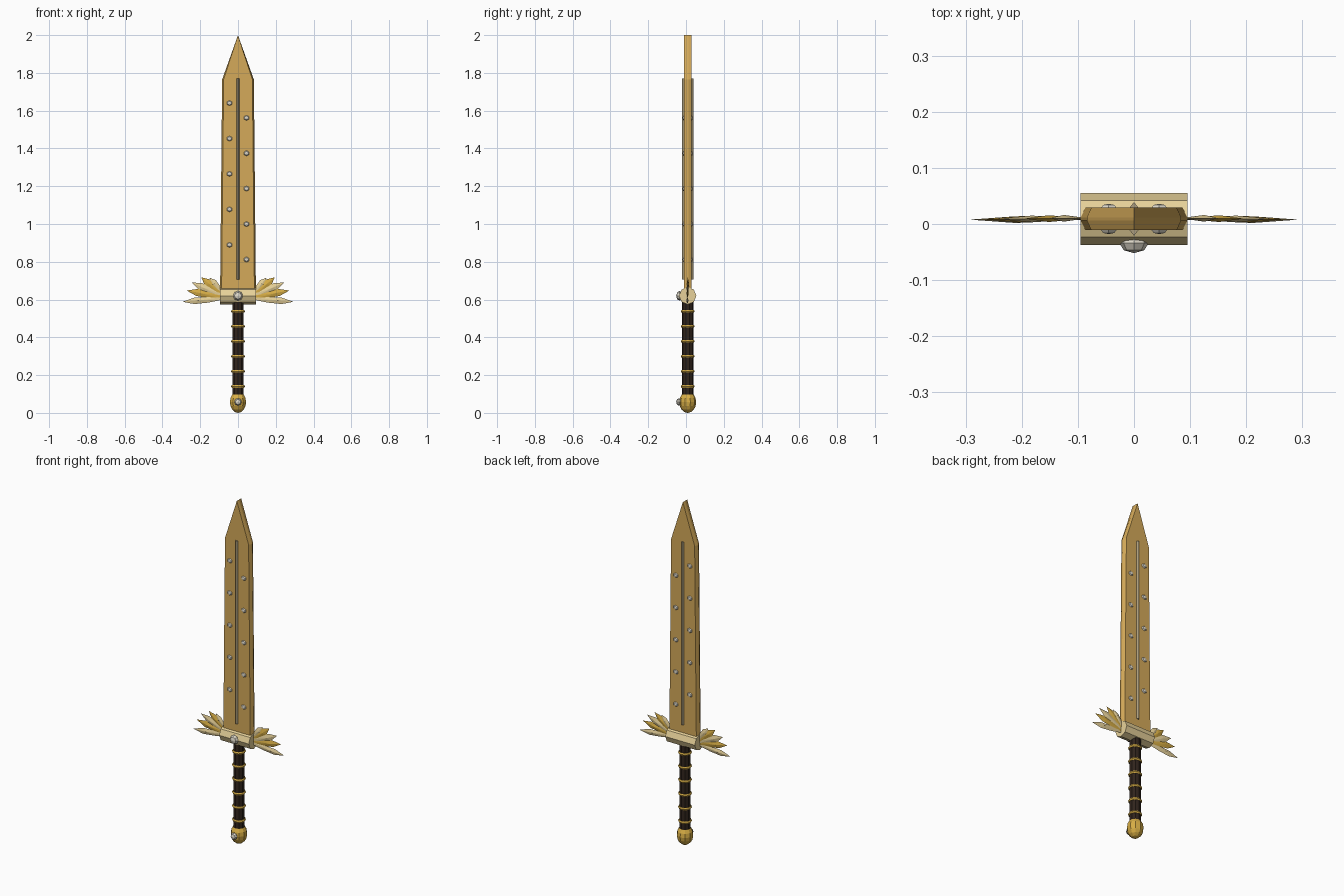
import bpy, bmesh, math
from mathutils import Matrix, Vector

if "Cube" in bpy.data.objects:
    bpy.data.objects.remove(bpy.data.objects["Cube"])

CY = 0.009  # mid plane of the sword


def mat(name, r, g, b):
    m = bpy.data.materials.new(name)
    m.diffuse_color = (r, g, b, 1)
    m.use_nodes = True
    m.node_tree.nodes["Principled BSDF"].inputs["Base Color"].default_value = m.diffuse_color
    return m


BLADE = mat("blade_gold", 0.66, 0.40, 0.10)
CREAM = mat("pale_gold", 0.80, 0.64, 0.32)
GOLD = mat("gold", 0.68, 0.42, 0.06)
LEATHER = mat("leather", 0.03, 0.018, 0.012)
GEM = mat("gem", 0.72, 0.68, 0.58)
STEEL = mat("steel", 0.40, 0.33, 0.20)


def add(name, bm, material):
    bmesh.ops.recalc_face_normals(bm, faces=bm.faces[:])
    me = bpy.data.meshes.new(name)
    bm.to_mesh(me)
    bm.free()
    me.materials.append(material)
    ob = bpy.data.objects.new(name, me)
    bpy.context.collection.objects.link(ob)
    return ob


def ball(name, loc, scale, material, u=8, v=6, axis='Z'):
    bm = bmesh.new()
    bmesh.ops.create_uvsphere(bm, u_segments=u, v_segments=v, radius=1)
    if axis == 'Y':
        bm.transform(Matrix.Rotation(math.pi / 2, 4, 'X'))
    bm.transform(Matrix.Translation(loc) @ Matrix.Diagonal((*scale, 1)))
    return add(name, bm, material)


def rod(name, r, depth, matrix, material, sides=8):
    bm = bmesh.new()
    bmesh.ops.create_cone(bm, cap_ends=True, segments=sides, radius1=r, radius2=r, depth=depth)
    bm.transform(matrix)
    return add(name, bm, material)


# Blade: flat plate with bevelled edges, built from stacked outlines
def outline(inset, y):
    half = [(0.095, 0.62), (0.084, 1.765)]
    right = [(x - inset, z) for x, z in half]
    return [(x, y, z) for x, z in right] + [(0, y, 2.0)] + [(-x, y, z) for x, z in reversed(right)]


bm = bmesh.new()
layers = [(0.008, -0.02), (0, -0.003), (0, 0.003), (0.008, 0.02)]
loops = [[bm.verts.new(p) for p in outline(i, CY + y)] for i, y in layers]
bm.faces.new(loops[0])
bm.faces.new(loops[-1])
for a, b in zip(loops, loops[1:]):
    for i in range(5):
        j = (i + 1) % 5
        bm.faces.new((a[i], a[j], b[j], b[i]))
add("blade", bm, BLADE)

# Central rib, a diamond bar showing on both faces
bm = bmesh.new()
section = [(0, -0.030), (0.008, -0.020), (0.008, 0.020), (0, 0.030), (-0.008, 0.020), (-0.008, -0.020)]
f = bm.faces.new([bm.verts.new((x, CY + y, 0.705)) for x, y in section])
top = bmesh.ops.extrude_face_region(bm, geom=[f])["geom"]
bmesh.ops.translate(bm, vec=(0, 0, 1.065), verts=[g for g in top if isinstance(g, bmesh.types.BMVert)])
add("blade_rib", bm, STEEL)

# Small studs staggered along both faces
for face in (-1, 1):
    for i in range(5):
        for x, z0 in ((-0.045, 0.89), (0.045, 0.812)):
            ball("blade_stud", (x, CY + face * 0.020, z0 + 0.1875 * i),
                 (0.016, 0.007, 0.014), GEM, 6, 4, 'Y')

# Octagonal crossguard with front gem
turn = Matrix.Rotation(math.pi / 2, 4, 'Y')
rod("guard", 0.046, 0.19, Matrix.Translation((0, CY, 0.62)) @ turn, CREAM)
ball("guard_gem", (0, -0.034, 0.62), (0.026, 0.018, 0.026), GEM, 8, 4, 'Y')

# Wings: thin ridged feathers fanning out from each end of the guard
tips = [(0.293, 0.588, 0.017), (0.272, 0.648, 0.019), (0.245, 0.690, 0.020),
        (0.195, 0.718, 0.020), (0.150, 0.715, 0.018)]
for side in (-1, 1):
    for k, (tx, tz, w) in enumerate(tips):
        base = Vector((0.088, 0, 0.605 + 0.008 * k))
        tip = Vector((tx, 0, tz))
        d = tip - base
        n = Vector((-d.z, 0, d.x)).normalized()
        rim = [base + n * w * 0.4, base + d * 0.35 + n * w * 0.9, base + d * 0.7 + n * w, tip,
               base + d * 0.7 - n * w, base + d * 0.35 - n * w * 0.9, base - n * w * 0.4]
        bm = bmesh.new()
        y = CY + 0.0006 * (k - 2)
        vs = [bm.verts.new((side * p.x, y, p.z)) for p in rim]
        for s in (-1, 1):
            c = base + d * 0.6
            mid = bm.verts.new((side * c.x, y + s * 0.006, c.z))
            for i in range(len(vs)):
                bm.faces.new((vs[i], vs[(i + 1) % len(vs)], mid))
        add("wing_feather", bm, GOLD if k % 2 else CREAM)

# Grip with gold rings
rod("grip", 0.031, 0.50, Matrix.Translation((0, CY, 0.34)), LEATHER, 10)
for i in range(6):
    bpy.ops.mesh.primitive_torus_add(location=(0, CY, 0.14 + 0.0795 * i), major_radius=0.029,
                                     minor_radius=0.008, major_segments=12, minor_segments=6)
    ring = bpy.context.object
    ring.name = "grip_ring"
    ring.data.materials.append(GOLD)

# Pommel with front gem
ball("pommel", (0, CY, 0.057), (0.045, 0.045, 0.057), GOLD, 10, 8)
ball("pommel_gem", (0, -0.037, 0.058), (0.020, 0.015, 0.020), GEM, 8, 4, 'Y')
